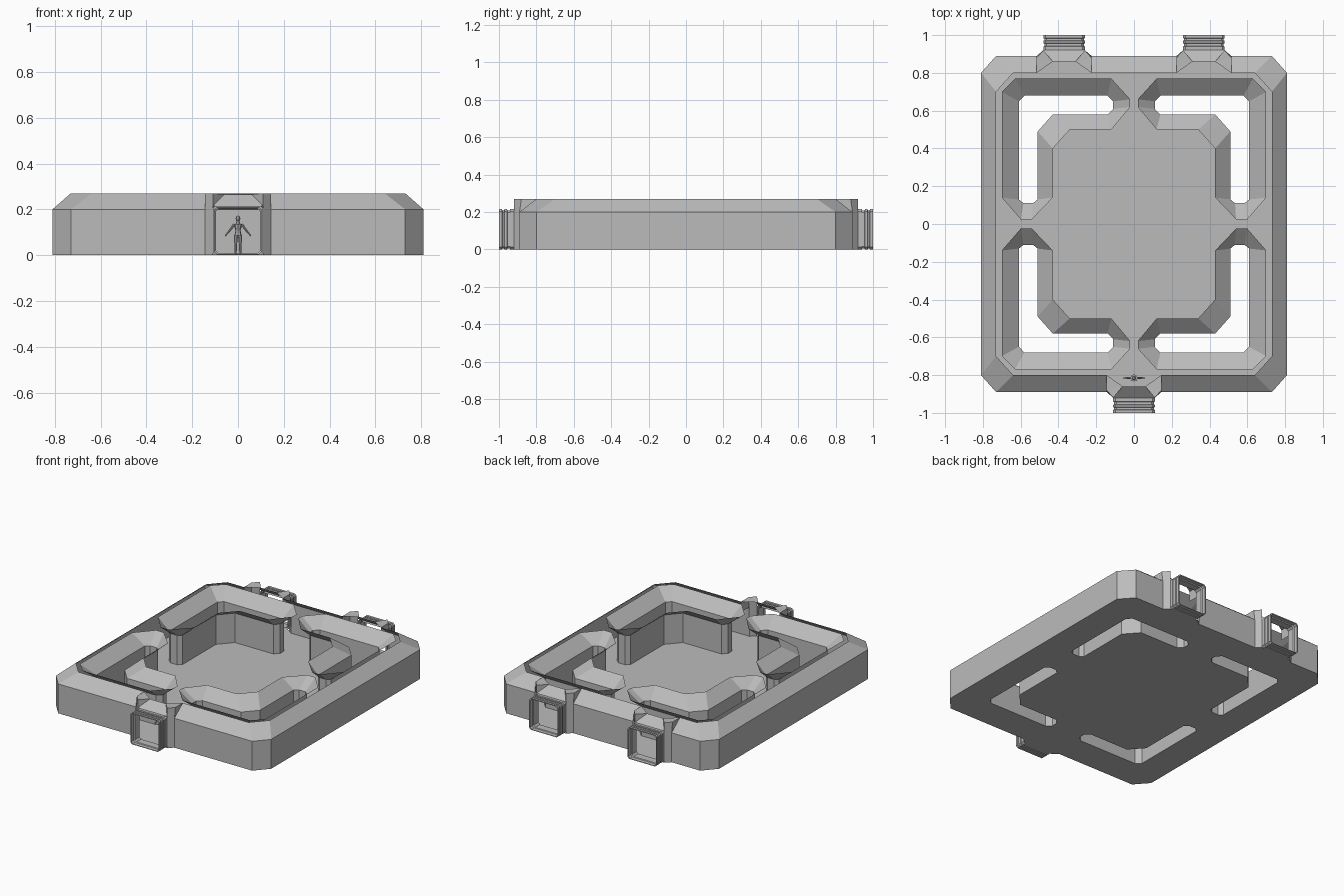
import bpy, bmesh, math
from mathutils import Vector

if "Cube" in bpy.data.objects:
    bpy.data.objects.remove(bpy.data.objects["Cube"])

grey = bpy.data.materials.new("plain_grey")
grey.diffuse_color = (0.5, 0.5, 0.5, 1)
grey.use_nodes = True
grey.node_tree.nodes["Principled BSDF"].inputs["Base Color"].default_value = grey.diffuse_color
WALL, TOP = 0.20, 0.27


def finish(bm, name, recalc=True):
    bmesh.ops.remove_doubles(bm, verts=bm.verts, dist=0.0002)
    if recalc:
        bmesh.ops.recalc_face_normals(bm, faces=bm.faces)
    me = bpy.data.meshes.new(name)
    bm.to_mesh(me)
    bm.free()
    me.materials.append(grey)
    ob = bpy.data.objects.new(name, me)
    bpy.context.collection.objects.link(ob)
    return ob


def poly(bm, pts):
    return bm.faces.new([bm.verts.new(p) for p in pts])


def wall(bm, base, top, closed=False):
    """Upright wall below, slope leaning over the corridor above."""
    rows = [[(x, y, 0) for x, y in base], [(x, y, WALL) for x, y in base],
            [(x, y, TOP) for x, y in top]]
    n = len(base)
    for lo, hi in zip(rows, rows[1:]):
        for i in range(n if closed else n - 1):
            j = (i + 1) % n
            poly(bm, [lo[i], lo[j], hi[j], hi[i]])


# plan of the back left L-shaped gap between ring corridor and centre room
gap_base = [(-.61, .65), (-.58, .68), (-.14, .68), (-.11, .65), (-.11, .61), (-.14, .58),
            (-.43, .58), (-.51, .49), (-.51, .13), (-.535, .11), (-.585, .11), (-.61, .13)]
gap_top = [(-.70, .70), (-.63, .77), (-.12, .77), (-.02, .66), (-.02, .62), (-.12, .50),
           (-.34, .50), (-.43, .40), (-.43, .14), (-.54, .025), (-.60, .025), (-.70, .14)]
corners = [(sx, sy) for sx in (1, -1) for sy in (1, -1)]


def flip(pts, sx, sy):
    return [(x * sx, y * sy) for x, y in pts]


# inner walls around the four gaps
bm = bmesh.new()
for sx, sy in corners:
    wall(bm, flip(gap_base, sx, sy), flip(gap_top, sx, sy), True)
finish(bm, "inner_walls")

# outer wall, broken where the three doorways are
bm = bmesh.new()
half_base = [(.145, -.89), (.73, -.89), (.81, -.80), (.81, .80), (.73, .89), (.515, .89)]
half_top = [(.145, -.80), (.64, -.80), (.73, -.70), (.73, .70), (.64, .80), (.515, .80)]
for s in (1, -1):
    wall(bm, flip(half_base, s, 1), flip(half_top, s, 1))
wall(bm, [(.225, .89), (-.225, .89)], [(.225, .80), (-.225, .80)])
finish(bm, "outer_wall")

# floor with the four gaps left open
bm = bmesh.new()
outer = [(.73, -.89), (.81, -.80), (.81, .80), (.73, .89),
         (-.73, .89), (-.81, .80), (-.81, -.80), (-.73, -.89)]
for loop in [outer] + [flip(gap_base, sx, sy) for sx, sy in corners]:
    vs = [bm.verts.new((x, y, 0)) for x, y in loop]
    for i, v in enumerate(vs):
        bm.edges.new((v, vs[i - 1]))
bmesh.ops.triangle_fill(bm, edges=bm.edges[:], use_beauty=True, normal=(0, 0, 1))
finish(bm, "floor", False)


def doorway(name, cx, s):
    """Collar, hood and connecting tunnel, drawn at the front (s=1) or back (s=-1)."""
    bm = bmesh.new()
    for m in (1, -1):
        def p(x, y, z):
            return (x * m, y, z)
        # collar sides
        poly(bm, [p(.145, -.89, 0), p(.11, -.92, 0), p(.11, -.92, TOP), p(.145, -.88, TOP)])
        poly(bm, [p(.145, -.89, WALL), p(.145, -.80, WALL), p(.145, -.80, TOP), p(.145, -.88, TOP)])
        # faceted hood corners
        poly(bm, [p(.11, -.92, .215), p(.11, -.92, TOP), p(.06, -.86, .265)])
        poly(bm, [p(.11, -.92, TOP), p(.145, -.88, TOP), p(.06, -.86, .265)])
        poly(bm, [p(.145, -.88, TOP), p(.145, -.80, TOP), p(.06, -.86, .265)])
    poly(bm, [(-.11, -.92, .215), (.11, -.92, .215), (.06, -.86, .265), (-.06, -.86, .265)])
    poly(bm, [(-.145, -.89, 0), (.145, -.89, 0), (.11, -.92, 0), (-.11, -.92, 0)])
    # tunnel: rounded square rings lofted outside, round the lip, then inside
    rings = [(-.92, .11, 0), (-.94, .11, 0), (-.942, .105, .004), (-.955, .105, .004),
             (-.957, .11, 0), (-.97, .11, 0), (-.972, .105, .004), (-.982, .105, .004),
             (-.984, .11, 0), (-1, .11, 0), (-1, .103, .004), (-.975, .103, .004),
             (-.97, .097, .008), (-.92, .097, .008)]
    prev = None
    for y, w, z in rings:
        c, t = .012, .215 - 1.5 * z
        ring = [bm.verts.new((a, y, b)) for a, b in (
            (-w + c, z), (w - c, z), (w, z + c), (w, t - c),
            (w - c, t), (-w + c, t), (-w, t - c), (-w, z + c))]
        if prev:
            for i in range(8):
                j = (i + 1) % 8
                bm.faces.new([prev[i], prev[j], ring[j], ring[i]])
        prev = ring
    for v in bm.verts:
        v.co = Vector((cx + v.co.x, v.co.y * s, v.co.z))
    finish(bm, name)


doorway("front_doorway", 0, 1)
doorway("back_doorway_left", -.37, -1)
doorway("back_doorway_right", .37, -1)

# small standing scale figure inside the front doorway
bm = bmesh.new()


def limb(a, b, r1, r2):
    a, b = Vector(a), Vector(b)
    d = b - a
    made = bmesh.ops.create_cone(bm, cap_ends=True, segments=8, radius1=r1, radius2=r2, depth=d.length)
    q = Vector((0, 0, 1)).rotation_difference(d)
    for v in made["verts"]:
        v.co = q @ v.co + (a + b) / 2


Y = -.815
limb((0, Y, .085), (0, Y, .108), .016, .011)
limb((0, Y, .108), (0, Y, .137), .011, .019)
limb((0, Y, .137), (0, Y, .152), .010, .005)
head = bmesh.ops.create_uvsphere(bm, u_segments=8, v_segments=6, radius=.0105)
for v in head["verts"]:
    v.co = Vector((v.co.x, v.co.y + Y, v.co.z * 1.2 + .160))
for s in (1, -1):
    limb((s * .016, Y, .135), (s * .036, Y, .108), .006, .0045)
    limb((s * .036, Y, .108), (s * .056, Y, .084), .0045, .003)
    limb((s * .009, Y, .088), (s * .010, Y, .047), .009, .006)
    limb((s * .010, Y, .047), (s * .010, Y, .006), .006, .004)
    limb((s * .010, Y + .004, .004), (s * .011, Y - .014, .004), .004, .004)
finish(bm, "standing_figure")
